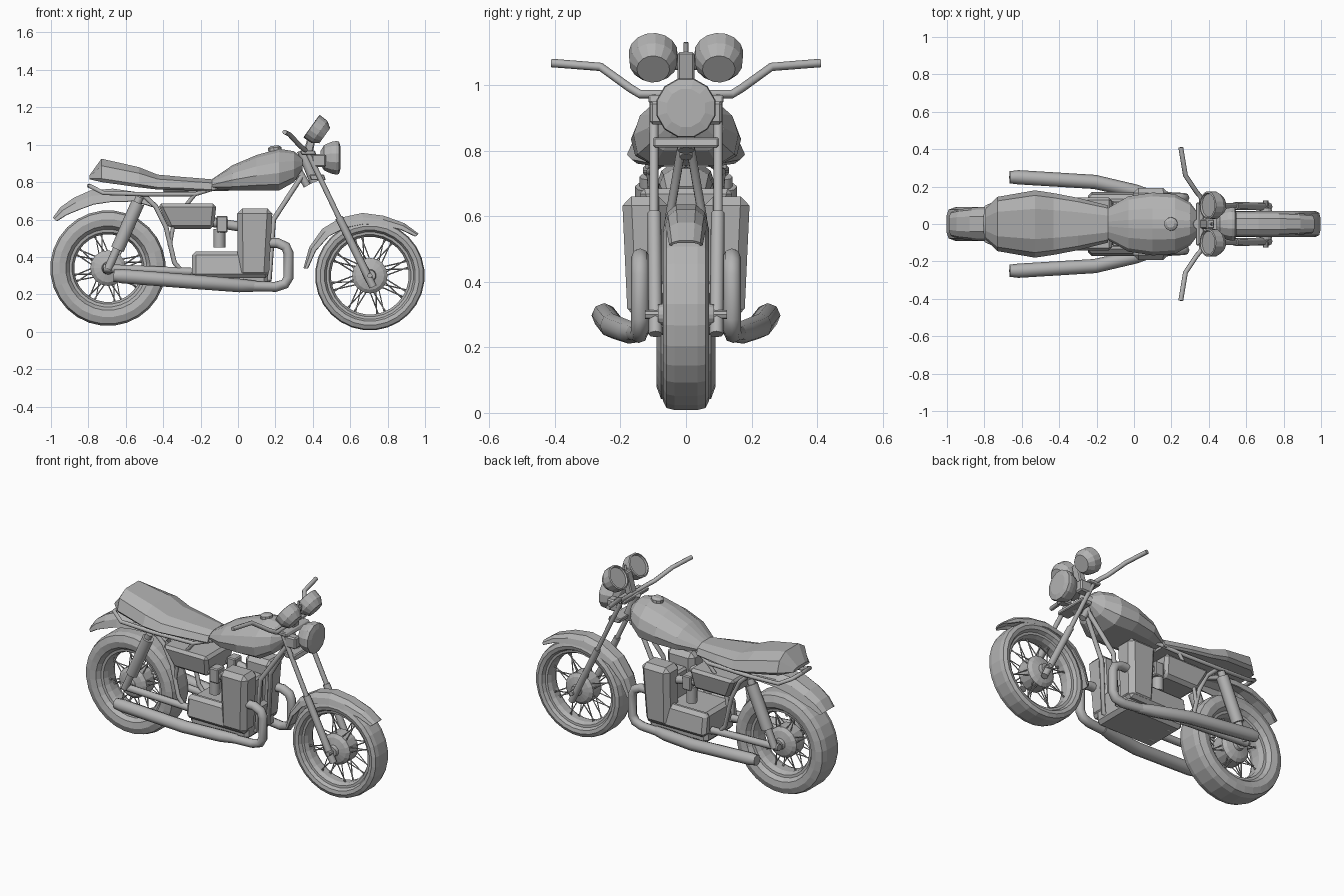
import bpy, bmesh, math
from mathutils import Vector

cube = bpy.data.objects.get("Cube")
if cube:
    bpy.data.objects.remove(cube, do_unlink=True)

grey = bpy.data.materials.new("plain_grey")
grey.use_nodes = True
grey.diffuse_color = (0.45, 0.45, 0.45, 1)
grey.node_tree.nodes["Principled BSDF"].inputs["Base Color"].default_value = grey.diffuse_color


def finish(name, me, mirror=False, bevel=0, thick=0):
    me.materials.clear()
    me.materials.append(grey)
    ob = bpy.data.objects.new(name, me)
    bpy.context.collection.objects.link(ob)
    if bevel:
        m = ob.modifiers.new("bevel", "BEVEL")
        m.width, m.segments = bevel, 1
    if thick:
        ob.modifiers.new("shell", "SOLIDIFY").thickness = thick
    if mirror:
        m = ob.modifiers.new("mirror", "MIRROR")
        m.use_axis = (False, True, False)
        m.use_mirror_merge = False
    return ob


def loft(name, rings, closed=True, caps=True, loop=False, **kw):
    """Skin a list of equal point rings."""
    bm = bmesh.new()
    vs = [[bm.verts.new(p) for p in r] for r in rings]
    n = len(vs[0])
    pairs = list(zip(vs, vs[1:])) + ([(vs[-1], vs[0])] if loop else [])
    for a, b in pairs:
        for i in range(n if closed else n - 1):
            j = (i + 1) % n
            bm.faces.new((a[i], a[j], b[j], b[i]))
    if caps and not loop:
        bm.faces.new(vs[0])
        bm.faces.new(vs[-1])
    bmesh.ops.recalc_face_normals(bm, faces=bm.faces)
    me = bpy.data.meshes.new(name)
    bm.to_mesh(me)
    bm.free()
    return finish(name, me, **kw)


def lathe(name, profile, centre, axis, segs, loop=False, **kw):
    """Spin (radius, offset) points around an axis through centre."""
    c, axis = Vector(centre), Vector(axis).normalized()
    u = axis.orthogonal().normalized()
    v = axis.cross(u)
    ring = [u * math.cos(t) + v * math.sin(t) for t in (math.tau * i / segs for i in range(segs))]
    return loft(name, [[c + axis * a + d * r for d in ring] for r, a in profile], loop=loop, **kw)


def tube(name, paths, radius, sides=8, scales=None, **kw):
    """Round bars along one or more point paths."""
    cu = bpy.data.curves.new(name, "CURVE")
    cu.dimensions = "3D"
    cu.bevel_depth, cu.bevel_resolution, cu.use_fill_caps = radius, (sides - 4) // 2, True
    for path in paths:
        sp = cu.splines.new("POLY")
        sp.points.add(len(path) - 1)
        for i, p in enumerate(path):
            sp.points[i].co = (*p, 1)
            sp.points[i].radius = scales[i] if scales else 1
    tmp = bpy.data.objects.new("tmp", cu)
    me = bpy.data.meshes.new_from_object(tmp)
    bpy.data.objects.remove(tmp)
    me.name = name
    return finish(name, me, **kw)


def block(name, low, high, bevel=0.012, **kw):
    """Box between two level rectangles given as (x0, x1, y0, y1, z)."""
    def rect(x0, x1, y0, y1, z):
        return [(x0, y0, z), (x1, y0, z), (x1, y1, z), (x0, y1, z)]
    return loft(name, [rect(*low), rect(*high)], bevel=bevel, **kw)


def body(name, stations, shape):
    """Symmetric hull: stations (x, bottom, top, half width), shape (width, height) fractions."""
    outline = shape + [(-a, b) for a, b in reversed(shape)]
    return loft(name, [[(x, a * w, lo + b * (hi - lo)) for a, b in outline]
                       for x, lo, hi, w in stations])


def wheel(label, x, z, R, r, w, hub):
    c, Y = (x, 0, z), (0, 1, 0)
    half = [(r, w * .6), (r + .2 * (R - r), w * .92), (r + .55 * (R - r), w),
            (R - .1 * (R - r), w * .85), (R, w * .5)]
    lathe(label + "_tyre", half + [(a, -b) for a, b in reversed(half)], c, Y, 28, loop=True)
    rim = [(r + .005, w * .65), (r - .012, w * .62), (r - .024, w * .3)]
    lathe(label + "_rim", rim + [(a, -b) for a, b in reversed(rim)], c, Y, 28, loop=True)
    drum = [(.03, .085), (.034, .065), (hub * .8, .055), (hub, .04)]
    lathe(label + "_hub", drum + [(a, -b) for a, b in reversed(drum)], c, Y, 16)
    lathe(label + "_axle", [(.014, -.125), (.014, .125)], c, Y, 8)
    spokes = []
    for i in range(32):
        t, s = math.tau * i / 32, 1 if i % 2 else -1
        t2 = t + (.22 if i % 4 < 2 else -.22)
        spokes.append([(x + (hub - .01) * math.cos(t), s * .035, z + (hub - .01) * math.sin(t)),
                       (x + (r - .02) * math.cos(t2), s * .012, z + (r - .02) * math.sin(t2))])
    tube(label + "_spokes", spokes, .0035, 4)


def fender(name, path, centre, w, depth):
    c, rings, n = Vector(centre), [], len(path) - 1
    for i, (x, z) in enumerate(path):
        d = (c - Vector((x, 0, z))).normalized()
        k = .35 + .65 * math.sin(math.pi * i / n)
        hw = w * (.75 + .25 * math.sin(math.pi * i / n))
        rings.append([Vector((x, hw * a, z)) + d * depth * k * b for a, b in
                      ((-1, 1), (-.85, .4), (-.45, 0), (.45, 0), (.85, .4), (1, 1))])
    loft(name, rings, closed=False, caps=False, thick=.008)


# Wheels and fenders
wheel("front", .705, .3, .293, .232, .07, .095)
wheel("rear", -.695, .34, .309, .205, .09, .095)
fender("front_fender", [(.35, .34), (.38, .45), (.45, .55), (.55, .61), (.665, .635),
                        (.78, .62), (.89, .58), (.965, .525)], (.705, 0, .3), .068, .06)
fender("rear_fender", [(-.99, .61), (-.95, .665), (-.88, .715), (-.79, .755), (-.67, .765),
                       (-.53, .745), (-.44, .69)], (-.695, 0, .34), .092, .075)

# Seat and tank
body("seat", [(-.795, .815, .835, .08), (-.73, .8, .925, .145), (-.53, .772, .88, .18),
              (-.43, .76, .84, .165), (-.3, .757, .828, .14), (-.14, .75, .815, .1)],
     [(.9, 0), (1, .15), (.85, .7), (.45, 1)])
body("fuel_tank", [(-.14, .765, .815, .085), (-.03, .755, .89, .148), (.1, .755, .945, .168),
                   (.22, .755, .978, .16), (.3, .8, .965, .115), (.345, .87, .925, .055)],
     [(.6, 0), (.92, .15), (1, .42), (.88, .68), (.5, .92), (.15, 1)])
lathe("filler_cap", [(.038, 0), (.036, .035), (.02, .045)], (.2, 0, .95), (-.1, 0, 1), 10)

# Steering: fork, clamps, bars
top, mid, foot = (.37, .098, .965), (.545, .098, .6), (.722, .093, .24)
tube("fork_tubes", [[top, mid]], .014, mirror=True)
tube("fork_sliders", [[(.54, .097, .61), foot]], .021, mirror=True)
block("upper_clamp", (.34, .42, -.115, .115, .945), (.33, .41, -.115, .115, .97), .005)
block("lower_clamp", (.39, .47, -.1, .1, .81), (.38, .46, -.1, .1, .84), .005)
tube("steering_stem", [[(.34, 0, .97), (.41, 0, .8)]], .026)
tube("neck_gusset", [[(.29, 0, .92), (.37, 0, .78)]], .02)
tube("handlebar", [[(.36, 0, .972), (.36, .14, .972), (.335, .17, .99), (.275, .26, 1.055),
                    (.25, .41, 1.067)]], .013, mirror=True)

# Lamp and gauges
lathe("headlight", [(.035, 0), (.07, .02), (.088, .06), (.093, .085), (.09, .1), (.06, .108)],
      (.44, 0, .93), (1, 0, 0), 12)
block("lamp_ears", (.4, .47, .055, .11, .88), (.39, .47, .055, .11, .95), .008, mirror=True)
lathe("gauges", [(.05, .06), (.073, .025), (.075, -.025), (.066, -.028), (.062, -.018)],
      (.415, .1, 1.083), (.81, 0, -.58), 16, mirror=True)
block("gauge_bracket", (.35, .4, -.026, .026, .96), (.39, .43, -.026, .026, 1.1), .006)
tube("gauge_crossbar", [[(.4, -.1, 1.06), (.4, .1, 1.06)]], .014)
tube("key_post", [[(.39, 0, 1.0), (.42, 0, 1.13)]], .007)

# Engine
block("crankcase", (-.24, .16, -.14, .14, .24), (-.23, .16, -.14, .14, .42), .02)
block("side_covers", (-.245, .17, .1, .175, .29), (-.245, .12, .1, .155, .43), .02, mirror=True)
block("cylinders", (.0, .165, .055, .178, .29), (-.005, .185, .055, .195, .66), .028, mirror=True)
block("cylinder_bridge", (.03, .14, -.06, .06, .4), (.03, .14, -.06, .06, .58))
block("air_box", (-.365, -.13, -.115, .115, .55), (-.43, -.115, -.145, .145, .685), .018)
block("carburettor_bodies", (-.115, -.055, .05, .12, .53), (-.115, -.055, .05, .12, .62), .006, mirror=True)
tube("carburettor_bowls", [[(-.1, .085, .45), (-.1, .085, .55)]], .032, mirror=True)
tube("intakes", [[(-.16, .085, .59), (.02, .085, .56)]], .026, mirror=True)

# Exhausts
tube("exhaust_pipes", [[(.14, .14, .475), (.21, .14, .475), (.255, .14, .455), (.27, .14, .42),
                        (.27, .14, .29), (.25, .14, .255), (.2, .143, .24), (.03, .165, .245)]],
     .027, mirror=True)
tube("mufflers", [[(.1, .15, .243), (.01, .175, .247), (-.21, .225, .265), (-.62, .25, .297),
                   (-.665, .25, .3)]], .038, scales=[.75, .95, 1, 1, .85], mirror=True)

# Rear suspension and frame
tube("shock_bodies", [[(-.535, .12, .69), (-.645, .12, .44)]], .036, mirror=True)
tube("shock_rods", [[(-.525, .12, .72), (-.695, .12, .335)]], .022, mirror=True)
tube("swingarm", [[(-.72, .11, .34), (-.25, .1, .32)]], .022, mirror=True)
tube("seat_rails", [[(-.795, .0, .78), (-.79, .09, .778), (-.72, .12, .742), (-.5, .12, .735),
                     (-.23, .11, .735), (-.1, .06, .775)]], .012, mirror=True)
tube("rear_frame", [[(-.51, .1, .735), (-.44, .1, .67), (-.385, .1, .56), (-.34, .1, .37),
                     (-.29, .1, .31), (-.2, .1, .3)]], .013, mirror=True)
tube("frame_braces", [[(-.23, .11, .735), (-.34, .1, .6), (-.365, .1, .46)]], .011, mirror=True)
tube("backbone", [[(.32, 0, .84), (.0, 0, .78), (-.4, 0, .77)]], .025)
tube("front_downtubes", [[(.34, .01, .83), (.19, .05, .6), (.17, .06, .28), (-.2, .07, .25)]],
     .014, mirror=True)
